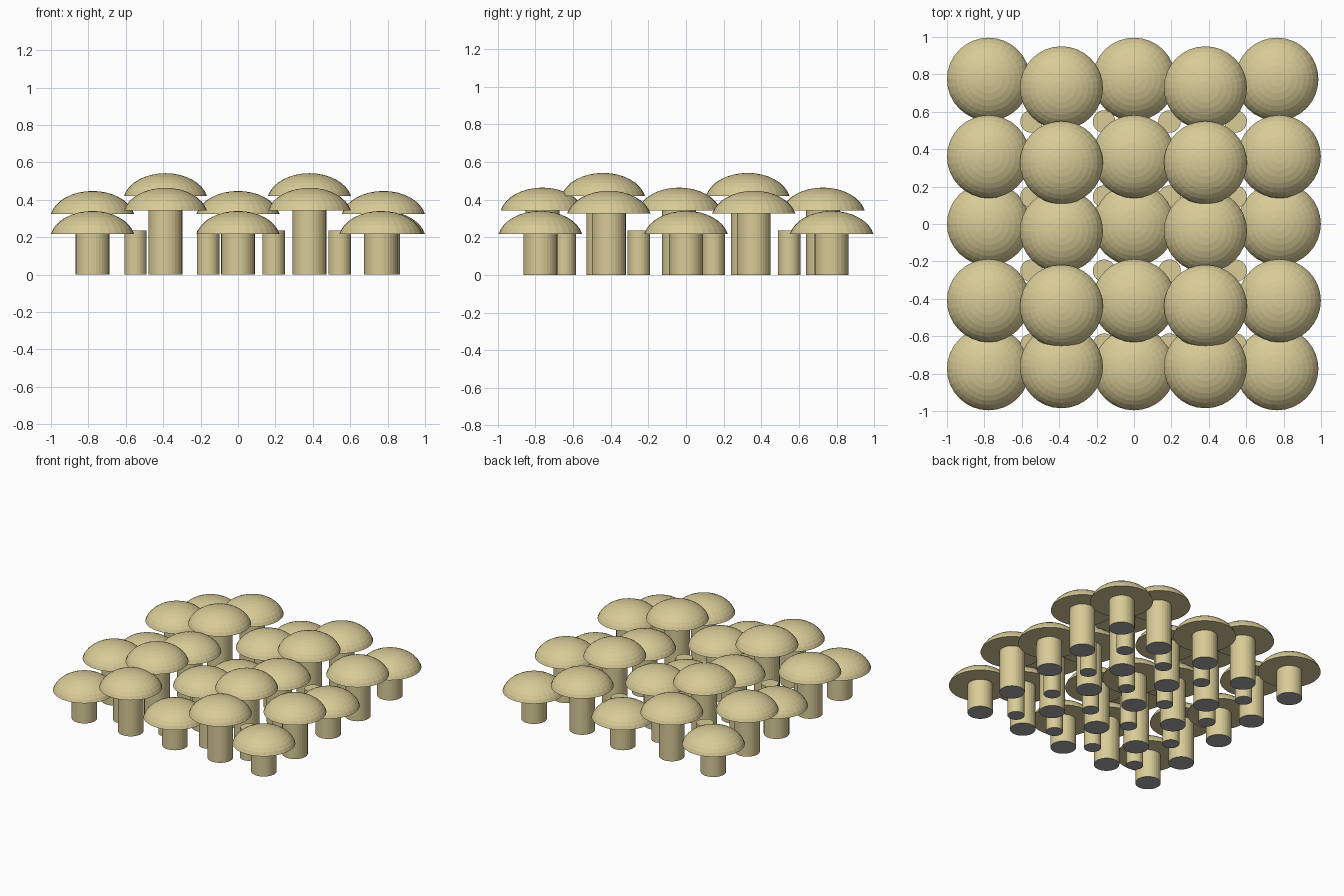
import bpy
import bmesh
import math

cube = bpy.data.objects.get("Cube")
if cube:
    bpy.data.objects.remove(cube, do_unlink=True)

SIDES = 32
CAP_R, CAP_H, STEM_R, POST_R, POST_H = 0.222, 0.122, 0.09, 0.06, 0.235


def make_material(name, color):
    mat = bpy.data.materials.new(name)
    mat.use_nodes = True
    mat.diffuse_color = color
    mat.node_tree.nodes["Principled BSDF"].inputs["Base Color"].default_value = color
    return mat


tan = make_material("tan", (0.69, 0.60, 0.31, 1))
grey = make_material("grey", (0.4, 0.4, 0.41, 1))


def lathe(profile):
    """Flat-shaded mesh turned around z from (radius, height) points, closed below."""
    bm = bmesh.new()
    rings = []
    for r, z in profile:
        if r < 1e-5:
            rings.append([bm.verts.new((0, 0, z))] * SIDES)
            continue
        angles = [2 * math.pi * i / SIDES for i in range(SIDES)]
        rings.append([bm.verts.new((r * math.cos(a), r * math.sin(a), z)) for a in angles])
    bm.faces.new(list(reversed(rings[0])))
    for low, high in zip(rings, rings[1:]):
        for i in range(SIDES):
            j = (i + 1) % SIDES
            corners = [low[i], low[j], high[j], high[i]]
            bm.faces.new(list(dict.fromkeys(corners)))
    bmesh.ops.recalc_face_normals(bm, faces=bm.faces)
    return bm


def add_part(name, profile, location, grey_base=False):
    bm = lathe(profile)
    # Undersides that touch the ground are grey
    for face in bm.faces:
        face.material_index = int(grey_base and face.normal.z < -0.9)
    mesh = bpy.data.meshes.new(name)
    bm.to_mesh(mesh)
    bm.free()
    mesh.materials.append(tan)
    mesh.materials.append(grey)
    obj = bpy.data.objects.new(name, mesh)
    obj.location = location
    bpy.context.collection.objects.link(obj)


def cylinder(radius, height):
    return [(radius, 0), (radius, height), (0, height)]


# Domed cap profile, slightly undercut from a full half-ellipse
START, STEPS = math.radians(12), 8
dome = []
for k in range(STEPS + 1):
    a = START + (math.pi / 2 - START) * k / STEPS
    dome.append((CAP_R * math.cos(a) / math.cos(START),
                 CAP_H * (math.sin(a) - math.sin(START)) / (1 - math.sin(START))))

# Mushrooms: five columns by five rows, alternating in height
columns = [-0.778, -0.388, 0.0, 0.382, 0.777]
outer_rows = [-0.774, -0.41, 0.0, 0.36, 0.774]
inner_rows = [-0.763, -0.44, -0.037, 0.328, 0.728]
for c, x in enumerate(columns):
    inner = c % 2 == 1
    for r, y in enumerate(inner_rows if inner else outer_rows):
        tall = r % 2 == 1
        if inner:
            height = 0.42 if tall else 0.342
        else:
            height = 0.325 if tall else 0.218
        px = 0.764 if c == 4 and r in (0, 4) else x
        tag = f"{c + 1}_{r + 1}"
        add_part("stem_" + tag, cylinder(STEM_R, height), (px, y, 0), True)
        add_part("cap_" + tag, dome, (px, y, height))

# Short posts standing between the mushrooms
for c, x in enumerate([-0.548, -0.16, 0.19, 0.543]):
    for r, y in enumerate([-0.645, -0.25, 0.146, 0.548]):
        add_part(f"post_{c + 1}_{r + 1}", cylinder(POST_R, POST_H), (x, y, 0), True)
